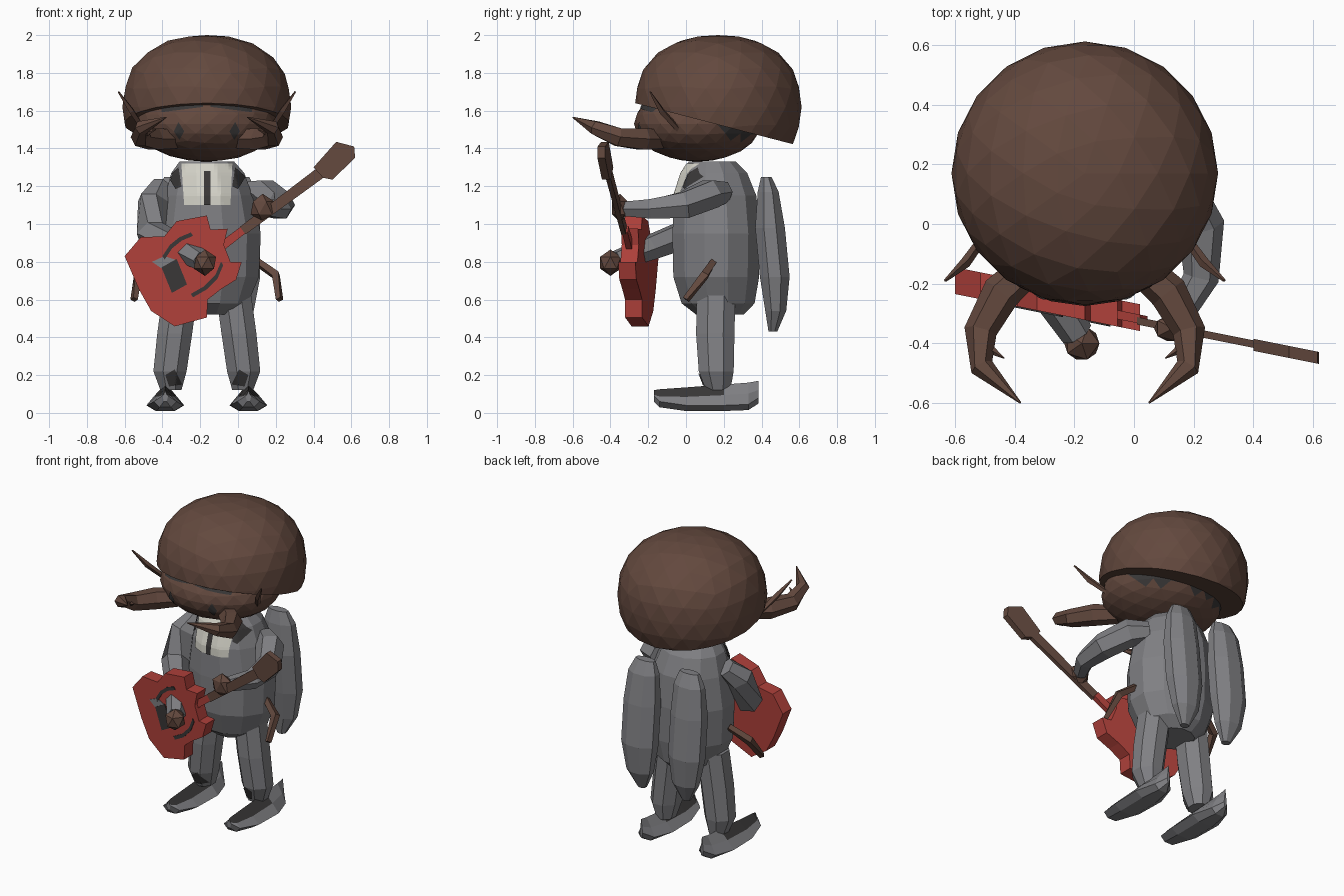
import bpy, bmesh, math
from mathutils import Vector, Matrix
from mathutils.bvhtree import BVHTree

cube = bpy.data.objects.get("Cube")
if cube:
    bpy.data.objects.remove(cube)

MID = -0.165  # mirror plane of the figure


def material(name, rgb):
    m = bpy.data.materials.new(name)
    m.use_nodes = True
    m.diffuse_color = (*rgb, 1)
    m.node_tree.nodes["Principled BSDF"].inputs["Base Color"].default_value = (*rgb, 1)
    return m


BROWN = material("brown", (0.125, 0.066, 0.048))
GREY = material("grey", (0.215, 0.215, 0.228))
RED = material("red", (0.43, 0.052, 0.043))
CREAM = material("cream", (0.65, 0.64, 0.57))
DARK = material("charcoal", (0.04, 0.038, 0.038))


def finish(name, bm, *mats, rule=None):
    bmesh.ops.recalc_face_normals(bm, faces=bm.faces)
    bm.normal_update()
    if rule:
        for f in bm.faces:
            f.material_index = int(rule(f.calc_center_median()))
    mesh = bpy.data.meshes.new(name)
    bm.to_mesh(mesh)
    for m in mats:
        mesh.materials.append(m)
    ob = bpy.data.objects.new(name, mesh)
    bpy.context.collection.objects.link(ob)
    return bm


def skin(name, rings, *mats, rule=None):
    """Bridge rings of points and cap both ends."""
    bm = bmesh.new()
    loops = [[bm.verts.new(p) for p in r] for r in rings]
    n = len(loops[0])
    for a, b in zip(loops, loops[1:]):
        for i in range(n):
            j = (i + 1) % n
            bm.faces.new((a[i], a[j], b[j], b[i]))
    bm.faces.new(loops[0])
    bm.faces.new(loops[-1])
    return finish(name, bm, *mats, rule=rule)


def loft(name, rings, mat, n=8):
    """Stack of ellipses: centre x, centre y, z, radius x, radius y."""
    angles = [math.tau * (i + 0.5) / n for i in range(n)]
    return skin(name, [[(x + rx * math.cos(a), y + ry * math.sin(a), z) for a in angles]
                       for x, y, z, rx, ry in rings], mat)


def tube(name, path, radii, mat, n=6):
    pts = [Vector(p) for p in path]
    rings = []
    for i, p in enumerate(pts):
        d = (pts[min(i + 1, len(pts) - 1)] - pts[max(i - 1, 0)]).normalized()
        u = d.cross(Vector((0, 0, 1))).normalized()
        v = d.cross(u)
        rings.append([p + radii[i] * (u * math.cos(k * math.tau / n) + v * math.sin(k * math.tau / n))
                      for k in range(n)])
    return skin(name, rings, mat)


def ball(name, centre, scale, *mats, detail=1, power=2.0, cut=None, rule=None):
    """Faceted ball; a power above two makes its shoulders squarer."""
    bm = bmesh.new()
    bmesh.ops.create_icosphere(bm, subdivisions=detail, radius=1)
    for v in bm.verts:
        v.co /= (math.hypot(v.co.x, v.co.y) ** power + abs(v.co.z) ** power) ** (1 / power)
    bm.transform(Matrix.Translation(centre) @ Matrix.Diagonal((*scale, 1)))
    if cut:
        bmesh.ops.bisect_plane(bm, geom=bm.verts[:] + bm.edges[:] + bm.faces[:],
                               plane_co=cut[0], plane_no=cut[1], clear_inner=True)
        bmesh.ops.holes_fill(bm, edges=[e for e in bm.edges if e.is_boundary])
    return finish(name, bm, *mats, rule=rule)


def guitar_plate(name, outline, mat, lift=0.0, depth=0.09):
    """Outline in x and z, extruded along y on the slanted face of the guitar."""
    def ring(back):
        return [(x, -0.355 - 0.2 * x - lift + back, z) for x, z in outline]
    return skin(name, [ring(0), ring(depth)], mat)


def decal(name, target, corners, mat, n=8, lift=0.006):
    """Thin patch in x and z laid on the front of a surface."""
    tree = BVHTree.FromBMesh(target)
    a, b, c, d = [Vector((x, 0, z)) for x, z in corners]
    bm = bmesh.new()
    grid = {}
    for i in range(n + 1):
        for j in range(n + 1):
            p = a.lerp(b, i / n).lerp(d.lerp(c, i / n), j / n)
            hit = tree.ray_cast(Vector((p.x, -2, p.z)), Vector((0, 1, 0)))[0]
            if hit:
                grid[i, j] = bm.verts.new(hit - Vector((0, lift, 0)))
    for i in range(n):
        for j in range(n):
            keys = [(i, j), (i + 1, j), (i + 1, j + 1), (i, j + 1)]
            if all(k in grid for k in keys):
                bm.faces.new([grid[k] for k in keys])
    finish(name, bm, mat)


# Hair dome, and a head with a dark patch behind each cheek
ball("hair", (MID, 0.17, 1.62), (0.447, 0.442, 0.38), BROWN, detail=3, power=2.3,
     cut=((MID, -0.27, 1.64), (0, 0.26, 1)))
head = ball("head", (MID, 0.06, 1.53), (0.375, 0.335, 0.2), BROWN, DARK, detail=3,
            rule=lambda c: c.y > 0.18 and c.z > 1.46)
for side, s in (("left", 1), ("right", -1)):
    def mx(x):
        return MID + s * x
    decal(side + "_eye", head, [(mx(a), z) for a, z in
          ((0.12, 1.49), (0.145, 1.445), (0.175, 1.49), (0.15, 1.54))], DARK)
    decal(side + "_brow", head, [(mx(a), z) for a, z in
          ((0.02, 1.62), (0.24, 1.592), (0.24, 1.615), (0.02, 1.64))], DARK)
    # Curved moustache horn, spur and feeler
    tube(side + "_moustache",
         [(mx(x), y, z) for x, y, z in ((0.16, -0.12, 1.45), (0.28, -0.23, 1.45), (0.35, -0.36, 1.46),
                                        (0.345, -0.48, 1.51), (0.215, -0.6, 1.565))],
         (0.055, 0.065, 0.055, 0.04, 0.003), BROWN)
    tube(side + "_moustache_spur", [(mx(0.35), -0.4, 1.47), (mx(0.27), -0.45, 1.5)],
         (0.025, 0.002), BROWN, 4)
    tube(side + "_feeler", [(mx(0.335), -0.04, 1.5), (mx(0.4), -0.13, 1.6), (mx(0.468), -0.19, 1.7)],
         (0.015, 0.018, 0.005), BROWN, 4)

    # Folded wing on the back
    loft(side + "_wing", [(mx(0.16), 0.425, 1.25, 0.07, 0.03), (mx(0.165), 0.435, 1.17, 0.105, 0.06),
                          (mx(0.17), 0.445, 0.98, 0.122, 0.085), (mx(0.17), 0.47, 0.72, 0.122, 0.085),
                          (mx(0.165), 0.475, 0.54, 0.09, 0.06), (mx(0.16), 0.46, 0.43, 0.03, 0.025)], GREY)

    # Small spare limb on the waist
    tube(side + "_small_limb", [(mx(0.25), 0.15, 0.81), (mx(0.365), 0.1, 0.73), (mx(0.385), 0.0, 0.6)],
         (0.022, 0.028, 0.02), BROWN, 4)

    # Leg and pointed shoe
    leg = loft(side + "_leg", [(mx(0.19), 0.17, 0.12, 0.06, 0.07), (mx(0.195), 0.16, 0.22, 0.095, 0.1),
                               (mx(0.17), 0.155, 0.42, 0.1, 0.11), (mx(0.14), 0.16, 0.64, 0.1, 0.11)], GREY)
    decal(side + "_ankle_patch", leg, [(mx(a), z) for a, z in
          ((0.13, 0.15), (0.2, 0.14), (0.22, 0.2), (0.17, 0.23))], DARK)
    stations = [(-0.17, 0.015, 0.06, 0.12), (-0.14, 0.06, 0.03, 0.125), (0.0, 0.095, 0.01, 0.135),
                (0.2, 0.1, 0.01, 0.15), (0.33, 0.06, 0.015, 0.16), (0.385, 0.01, 0.05, 0.17)]
    rings = []
    for y, w, low, top in stations:
        rim = low + 0.6 * (top - low)
        section = ((0, top), (0.55, rim), (1, low + 0.03), (0.5, low),
                   (-0.5, low), (-1, low + 0.03), (-0.55, rim))
        rings.append([(mx(0.22 + w * a), y, z) for a, z in section])
    skin(side + "_shoe", rings, GREY, DARK, rule=lambda c: c.z > 0.088 and c.y < 0.15)

# Egg shaped body with shirt front, tie and lapels
body = loft("body", [(-0.15, 0.18, 0.52, 0.13, 0.13), (-0.15, 0.17, 0.58, 0.21, 0.2),
                     (-0.15, 0.16, 0.72, 0.27, 0.235), (-0.15, 0.16, 0.95, 0.28, 0.24),
                     (-0.155, 0.155, 1.15, 0.24, 0.225), (-0.16, 0.15, 1.27, 0.2, 0.18),
                     (-0.165, 0.14, 1.33, 0.15, 0.13)], GREY, 12)
decal("shirt_front", body, [(-0.285, 1.1), (-0.04, 1.1), (-0.03, 1.32), (-0.3, 1.32)], CREAM, 14)
decal("tie", body, [(-0.18, 1.1), (-0.145, 1.1), (-0.145, 1.28), (-0.18, 1.28)], DARK, 14, 0.012)
for side, s in (("left", 1), ("right", -1)):
    decal(side + "_lapel", body, [(MID + s * a, z) for a, z in
          ((0.135, 1.2), (0.165, 1.185), (0.205, 1.25), (0.15, 1.3))], DARK, lift=0.009)

# Arms and hands
tube("right_arm", [(-0.4, 0.16, 1.2), (-0.45, 0.09, 1.12), (-0.46, 0.01, 0.95),
                   (-0.3, -0.2, 0.87), (-0.19, -0.37, 0.805)], (0.06, 0.085, 0.085, 0.07, 0.055), GREY)
ball("right_hand", (-0.175, -0.4, 0.795), (0.066, 0.064, 0.07), BROWN)
tube("left_arm", [(0.05, 0.2, 1.17), (0.14, 0.13, 1.16), (0.225, -0.01, 1.1), (0.225, -0.18, 1.08),
                  (0.15, -0.31, 1.08)], (0.06, 0.085, 0.08, 0.06, 0.045), GREY)
ball("left_hand", (0.13, -0.35, 1.085), (0.07, 0.05, 0.075), BROWN)

# Guitar body, neck and headstock
guitar_plate("guitar_body", [(-0.6, 0.83), (-0.515, 0.93), (-0.39, 0.935), (-0.325, 1.015),
                             (-0.165, 1.045), (-0.145, 0.97), (-0.055, 0.975), (-0.075, 0.89),
                             (-0.04, 0.8), (0.02, 0.8), (-0.01, 0.705), (-0.09, 0.655), (-0.16, 0.6),
                             (-0.165, 0.505), (-0.335, 0.458), (-0.46, 0.54), (-0.525, 0.655)], RED)
guitar_plate("neck_joint", [(-0.1, 0.9), (-0.07, 0.865), (0.045, 0.955), (0.02, 0.99)], RED, -0.025, 0.03)
guitar_plate("guitar_neck", [(0.01, 0.985), (0.04, 0.945), (0.48, 1.265), (0.45, 1.32)], BROWN, -0.02, 0.025)
guitar_plate("headstock", [(0.4, 1.3), (0.45, 1.245), (0.5, 1.235), (0.62, 1.35), (0.615, 1.41),
                           (0.52, 1.435)], BROWN, -0.01, 0.04)

# Painted guitar details
guitar_plate("bridge", [(-0.405, 0.77), (-0.325, 0.815), (-0.27, 0.68), (-0.35, 0.635)], DARK, 0.005, 0.006)
guitar_plate("bridge_edge", [(-0.455, 0.8), (-0.39, 0.83), (-0.33, 0.81), (-0.405, 0.765)], GREY, 0.004, 0.006)
for name, pts in (("upper_trim", ((-0.4, 0.83), (-0.36, 0.89), (-0.31, 0.93), (-0.25, 0.955))),
                  ("lower_trim", ((-0.25, 0.63), (-0.18, 0.67), (-0.12, 0.73), (-0.09, 0.8)))):
    guitar_plate(name, list(pts) + [(x + 0.012, z - 0.018) for x, z in reversed(pts)], DARK, 0.005, 0.006)
